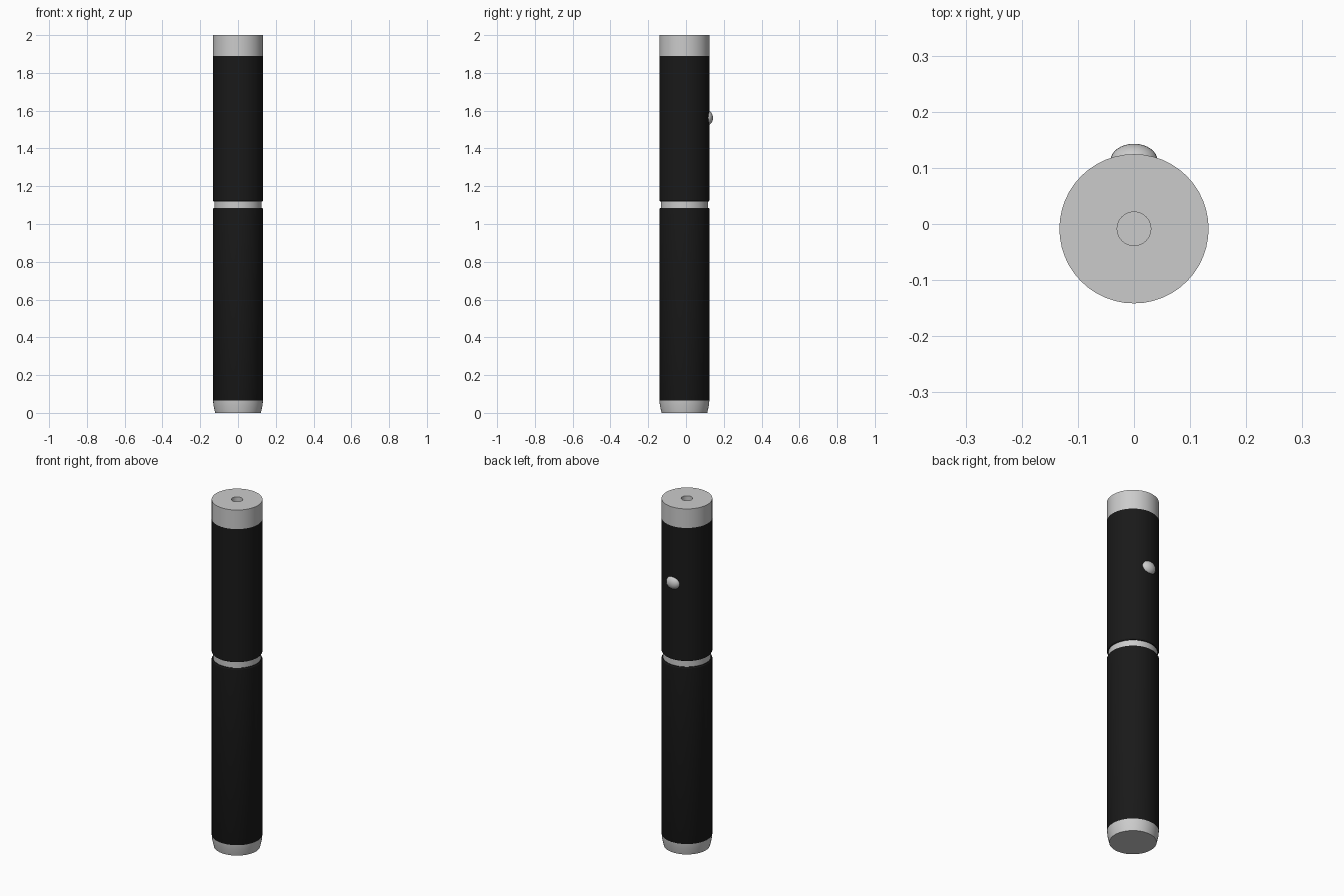
import bpy, bmesh, math

if "Cube" in bpy.data.objects:
    bpy.data.objects.remove(bpy.data.objects["Cube"])

CY = -0.0085   # pen axis offset in y
R = 0.133      # barrel radius
SEG = 48

black = bpy.data.materials.new("black_paint")
black.diffuse_color = (0.01, 0.01, 0.01, 1)
black.use_nodes = True
black.node_tree.nodes["Principled BSDF"].inputs["Base Color"].default_value = black.diffuse_color


def finish(bm, name, mat=None):
    bmesh.ops.recalc_face_normals(bm, faces=bm.faces)
    me = bpy.data.meshes.new(name)
    bm.to_mesh(me)
    bm.free()
    ob = bpy.data.objects.new(name, me)
    bpy.context.collection.objects.link(ob)
    if mat:
        me.materials.append(mat)
    bpy.ops.object.select_all(action='DESELECT')
    ob.select_set(True)
    bpy.context.view_layer.objects.active = ob
    bpy.ops.object.shade_smooth_by_angle(angle=math.radians(30))
    return ob


def lathe(name, profile, mat=None, cap_start=False, cap_end=False):
    """Revolve a (radius, z) profile around the pen axis."""
    bm = bmesh.new()
    rings = []
    for r, z in profile:
        rings.append([bm.verts.new((r * math.cos(2 * math.pi * i / SEG),
                                    CY + r * math.sin(2 * math.pi * i / SEG), z))
                      for i in range(SEG)])
    for a, b in zip(rings, rings[1:]):
        for i in range(SEG):
            j = (i + 1) % SEG
            bm.faces.new((a[i], a[j], b[j], b[i]))
    if cap_start:
        bm.faces.new(rings[0])
    if cap_end:
        bm.faces.new(rings[-1])
    return finish(bm, name, mat)


# Tapered metal tail cap with flat end
lathe("tail_cap", [(0.121, 0), (0.130, 0.04), (R - 0.001, 0.065)], cap_start=True)

# Two black barrel halves with lips at the joint
lathe("lower_barrel", [(R - 0.001, 0.065), (R, 0.067), (R, 1.079), (R - 0.004, 1.085),
                       (0.122, 1.085)], black)
lathe("upper_barrel", [(0.122, 1.12), (R - 0.004, 1.12), (R, 1.126), (R, 1.89)], black)

# Recessed metal ring between the halves
lathe("joint_ring", [(0.125, 1.083), (0.125, 1.122)])

# Metal head with a small recessed aperture
lathe("head_cap", [(R, 1.89), (R, 2.0), (0.03, 2.0), (0.03, 1.97)], cap_end=True)

# Domed push button on the back
bm = bmesh.new()
bmesh.ops.create_uvsphere(bm, u_segments=32, v_segments=16, radius=1)
bmesh.ops.scale(bm, vec=(0.042, 0.030, 0.038), verts=bm.verts)
bmesh.ops.translate(bm, vec=(0, 0.113, 1.562), verts=bm.verts)
# keep only the dome outside the barrel
bmesh.ops.bisect_plane(bm, geom=bm.verts[:] + bm.edges[:] + bm.faces[:],
                       plane_co=(0, 0.112, 0), plane_no=(0, -1, 0), clear_outer=True)
finish(bm, "push_button")
